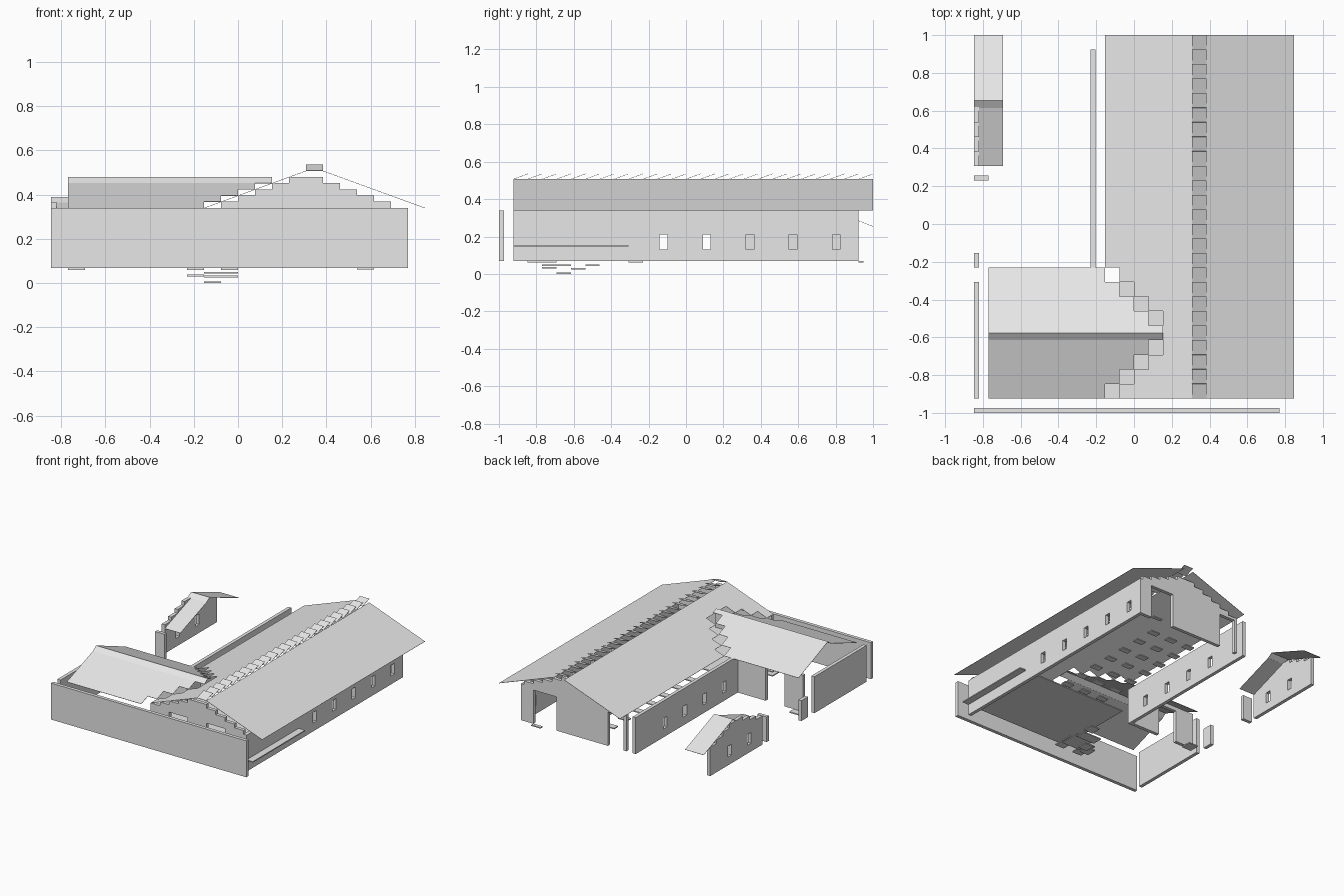
import bpy
import bmesh
from mathutils import Matrix, Vector

if "Cube" in bpy.data.objects:
    bpy.data.objects.remove(bpy.data.objects["Cube"], do_unlink=True)

U = 1 / 13          # building module
T = U / 3           # wall thickness
BASE, EAVE = 0.068, 0.34
STAGE = 0.156       # top of the raised floor
RISE = 0.028        # height gained per module of roof

grey = bpy.data.materials.new("plain_grey")
grey.use_nodes = True
colour = (0.8, 0.8, 0.8, 1)
grey.diffuse_color = colour
grey.node_tree.nodes["Principled BSDF"].inputs["Base Color"].default_value = colour


def make(name, boxes=(), sheets=()):
    """Join boxes (x0, x1, y0, y1, z0, z1) and thin quads into one part."""
    bm = bmesh.new()
    for x0, x1, y0, y1, z0, z1 in boxes:
        centre = Vector((x0 + x1, y0 + y1, z0 + z1)) / 2
        size = Matrix.Diagonal((x1 - x0, y1 - y0, z1 - z0, 1))
        bmesh.ops.create_cube(bm, size=1, matrix=Matrix.Translation(centre) @ size)
    for quad in sheets:
        bm.faces.new([bm.verts.new(p) for p in quad])
    mesh = bpy.data.meshes.new(name)
    bm.to_mesh(mesh)
    bm.free()
    mesh.materials.append(grey)
    obj = bpy.data.objects.new(name, mesh)
    bpy.context.collection.objects.link(obj)
    if sheets:
        obj.modifiers.new("thin_sheet", "SOLIDIFY").thickness = 0.002


def wall(along, start, end, side, top=EAVE, openings=(), base=BASE):
    """Boxes of a straight wall with rectangular openings (a, b, low, high)."""
    spans, at = [], start
    for a, b, low, high in openings:
        spans.append((at, a, base, top))
        if low > base:
            spans.append((a, b, base, low))
        if high < top:
            spans.append((a, b, high, top))
        at = b
    spans.append((at, end, base, top))
    if along == "x":
        return [(a, b, side, side + T, l, h) for a, b, l, h in spans]
    return [(side, side + T, a, b, l, h) for a, b, l, h in spans]


def windows(centres):
    return [(c - 0.021, c + 0.021, 0.13, 0.21) for c in centres]


def gable(y):
    """Stepped blocks filling the triangle under the hall roof."""
    return [(4 * U - (5 - i) * U, 4 * U + (5 - i) * U, y, y + T,
             EAVE + i * RISE, EAVE + (i + 1) * RISE) for i in range(5)]


def slope_x(x0, z0, x1, z1, y0, y1):
    return [(x0, y0, z0), (x1, y0, z1), (x1, y1, z1), (x0, y1, z0)]


def slope_y(y0, z0, y1, z1, x0, x1):
    return [(x0, y0, z0), (x1, y0, z0), (x1, y1, z1), (x0, y1, z1)]


# Perimeter walls
make("front_yard_wall", wall("x", -11 * U, 10 * U, -1))
make("left_yard_wall", wall("y", -12 * U, -4 * U, -11 * U))
make("left_yard_pillar", wall("y", -3 * U, -2 * U, -11 * U, 0.22))

# Hall side walls with windows, and the raised floor at the front
bays = [-0.12 + 3 * U * i for i in range(5)]
make("hall_right_wall", wall("y", -12 * U, 12 * U, 9 * U, openings=windows(bays)))
make("hall_left_wall", wall("y", -4 * U, 12 * U, -3 * U, openings=windows(bays[:4])))
make("raised_floor", [(-2 * U, 10 * U, -12 * U, -4 * U, STAGE - 0.008, STAGE)])

# Hall end walls with tall doorways below stepped gables
make("front_hall_wall", wall("x", -U, 9 * U, -12 * U, base=STAGE, openings=[
    (U, 3 * U, STAGE, EAVE), (5 * U, 7 * U, STAGE, EAVE)]))
make("front_gable", gable(-12 * U))
make("back_hall_wall", wall("x", -2 * U, 9 * U, 12 * U - T, openings=[
    (-1.7 * U, 0, BASE, 0.32), (5.5 * U, 8 * U, BASE, 0.32)]))
make("back_gable", gable(12 * U - T))

# Hall roof, with stepped gaps where it meets the wing
TOP = EAVE + 6 * RISE
LEFT, RIDGE_L, RIDGE_R, RIGHT = -2 * U, 4 * U, 5 * U, 11 * U
Y0, Y1 = -12 * U, -3 * U


def left_sheet(x, y0, y1):
    return slope_x(x, EAVE + (x - LEFT) / U * RISE, RIDGE_L, TOP, y0, y1)


wing_ends = [LEFT + min(i, 8 - i) * U for i in range(9)]
hall_sheets = [left_sheet(LEFT, Y1, 1),
               slope_x(RIDGE_R, TOP, RIGHT, EAVE, Y0, 1)]
for i, x in enumerate(wing_ends):
    start = x if i == 4 else x + U
    hall_sheets.append(left_sheet(start, Y0 + i * U, Y0 + (i + 1) * U))
make("hall_roof", sheets=hall_sheets)
make("ridge_vents", sheets=[
    slope_y(Y0 + i * U, TOP, Y0 + (i + 1) * U, TOP + RISE, RIDGE_L, RIDGE_R)
    for i in range(25)])

# Wing roof: front slope, short steep ridge strip, back slope
FRONT_TOP, WING_TOP = EAVE + 4 * RISE, 0.48
CREST0, CREST1 = Y0 + 4 * U, Y0 + 4.5 * U
fall = (WING_TOP - EAVE) / (Y1 - CREST1)
wing = [slope_y(CREST0, FRONT_TOP, CREST1, WING_TOP, -10 * U, 2 * U)]
for i, x in enumerate(wing_ends):
    a, b = Y0 + i * U, Y0 + (i + 1) * U
    if i < 4:
        wing.append(slope_y(a, EAVE + i * RISE, b, EAVE + (i + 1) * RISE, -10 * U, x))
    else:
        a = max(a, CREST1)
        wing.append(slope_y(a, EAVE + (Y1 - a) * fall, b, EAVE + (Y1 - b) * fall, -10 * U, x))
make("wing_roof", sheets=wing)
make("wing_back_wall", wall("x", -10 * U, -3 * U, -4 * U,
                            openings=[(-8 * U, -6 * U, BASE, 0.31)]))

# Small shed at the back left
SHED, SHED_R = 0.255, -9 * U
make("shed_wall", wall("y", 4 * U, 12 * U, -11 * U, SHED, windows((6 * U, 9 * U))))
make("shed_front_wall", wall("x", -11 * U, -10 * U, 3 * U, SHED))
make("shed_gable", [(-11 * U, -11 * U + T, (4 + i) * U, (12 - i) * U,
                     SHED + i * RISE, SHED + (i + 1) * RISE) for i in range(4)])
make("shed_roof", sheets=[
    slope_y(4 * U, SHED, 8 * U, 0.365, -11 * U, SHED_R),
    slope_y(8 * U, 0.365, 8.5 * U, 0.39, -11 * U, SHED_R),
    slope_y(8.5 * U, 0.39, 1, SHED, -11 * U, SHED_R)])


# Door mats and loose floor slabs
def slab(x, y, z, w=1, d=1):
    return (x, x + w * U, y, y + d * U, z, z + 0.008)


make("door_mats", [slab(-10 * U, -4 * U, 0.06), slab(7 * U, 12 * U, 0.062, 1, 0.33)])
make("floor_slabs", [
    slab(-3 * U, -11 * U, 0.06, 1, 2), slab(-U, -11 * U, 0.06, 1, 2),
    slab(-2 * U, -10 * U, 0.043, 2, 2), slab(-U, -7 * U, 0.043),
    slab(-3 * U, -10 * U, 0.03), slab(-2 * U, -8 * U, 0.025, 2, 1),
    slab(-2 * U, -9 * U, 0)])

# Rows of low bench seats inside the hall
make("bench_seats", [
    slab(x * U, (2 * row - 3) * U, 0.1, 1, 0.6)
    for row in range(7) for x in (1, 3, 5)])
